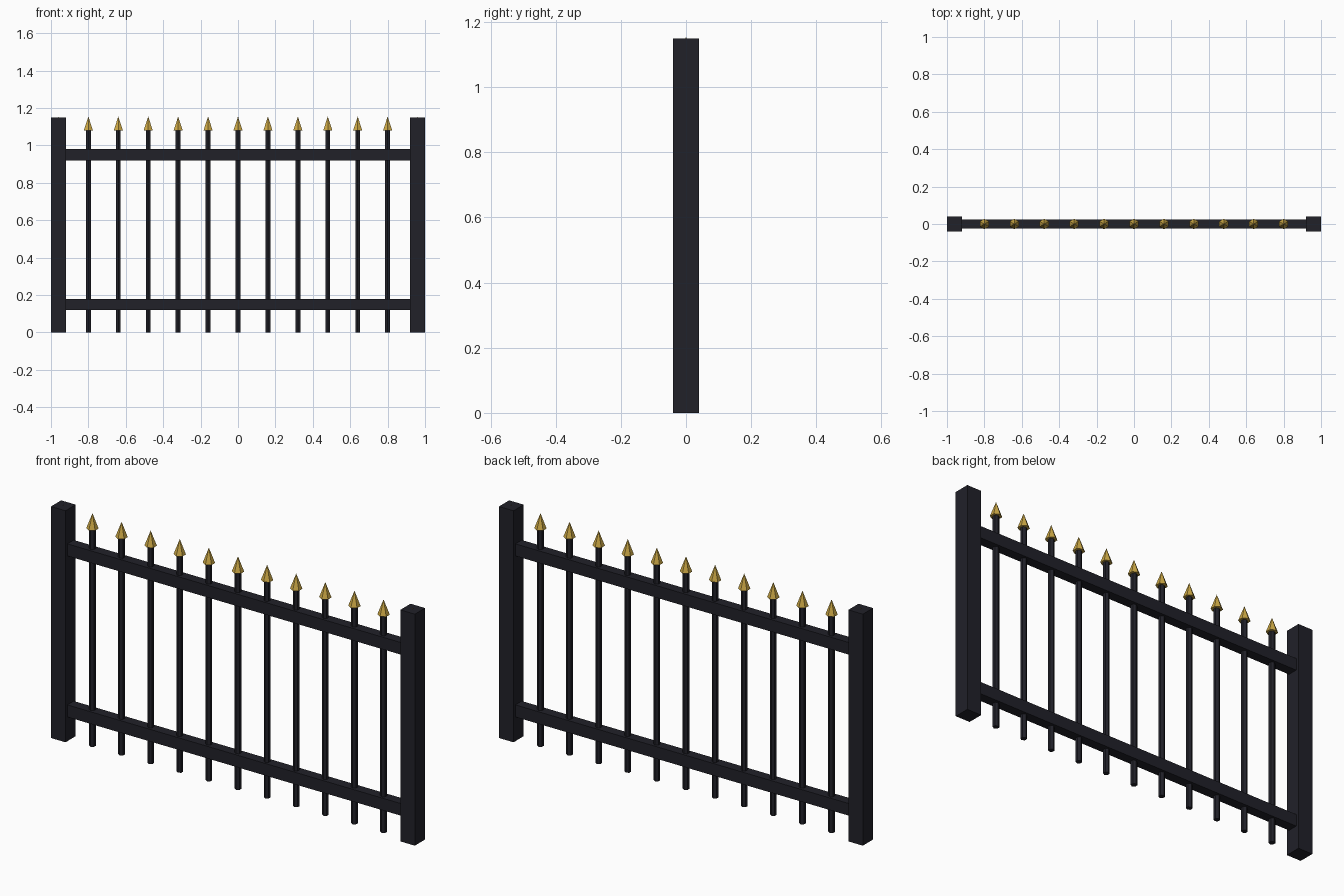
import bpy

if "Cube" in bpy.data.objects:
    bpy.data.objects.remove(bpy.data.objects["Cube"])


def material(name, rgb):
    m = bpy.data.materials.new(name)
    m.diffuse_color = (*rgb, 1)
    m.use_nodes = True
    m.node_tree.nodes["Principled BSDF"].inputs["Base Color"].default_value = m.diffuse_color
    return m


iron = material("black iron", (0.015, 0.015, 0.022))
gold = material("gold", (0.60, 0.39, 0.06))


def finish(name, mat):
    ob = bpy.context.object
    ob.name = name
    ob.data.materials.append(mat)
    return ob


def box(name, size, centre):
    bpy.ops.mesh.primitive_cube_add(size=1, location=centre)
    ob = finish(name, iron)
    ob.scale = size


# square end posts
for side, x in (("left", -0.96), ("right", 0.96)):
    box(side + "_post", (0.08, 0.08, 1.15), (x, 0, 0.575))

# horizontal rails
for level, z in (("lower", 0.15), ("upper", 0.95)):
    box(level + "_rail", (1.92, 0.05, 0.06), (0, 0, z))

# pickets with spear tips; the outermost pair run inside the posts
for i in range(13):
    x = -0.96 + 0.16 * i
    bpy.ops.mesh.primitive_cylinder_add(vertices=6, radius=0.015, depth=1.08,
                                        location=(x, 0, 0.54))
    finish(f"picket_{i + 1}", iron)
    bpy.ops.mesh.primitive_cone_add(vertices=6, radius1=0.028, radius2=0, depth=0.075,
                                    location=(x, 0, 1.1175))
    finish(f"spear_tip_{i + 1}", gold)
